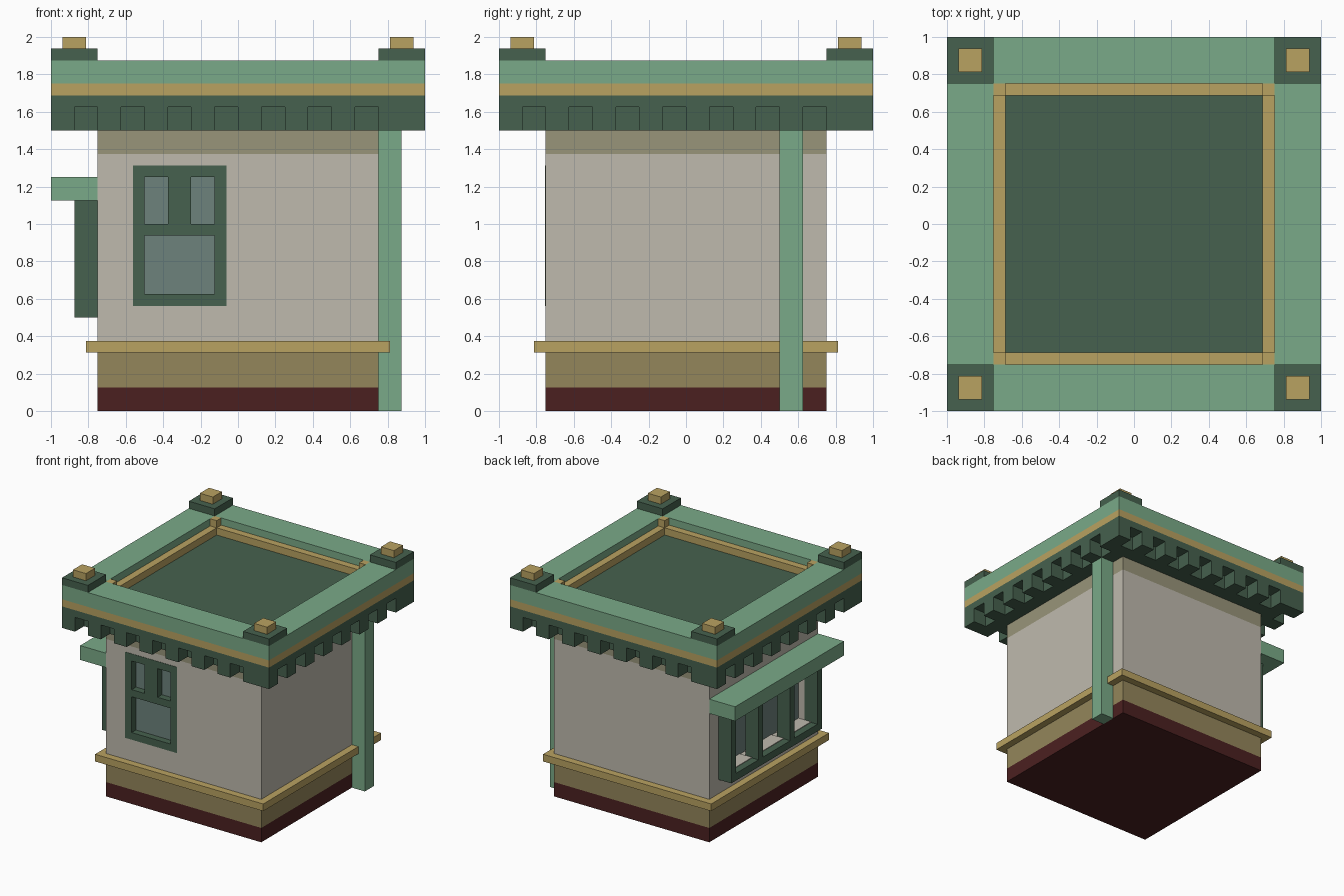
import bpy
import bmesh
from mathutils import Matrix, Vector

if "Cube" in bpy.data.objects:
    bpy.data.objects.remove(bpy.data.objects["Cube"], do_unlink=True)


def material(name, rgb):
    lin = [((c / 255 + 0.055) / 1.055) ** 2.4 for c in rgb] + [1.0]
    m = bpy.data.materials.new(name)
    m.diffuse_color = lin
    m.use_nodes = True
    bsdf = next(n for n in m.node_tree.nodes if n.type == 'BSDF_PRINCIPLED')
    bsdf.inputs["Base Color"].default_value = lin
    return m


WALL = material("warm grey plaster", (191, 186, 174))
OLIVE = material("olive grey", (153, 149, 122))
TAN = material("dark tan", (148, 134, 91))
RED = material("dark maroon", (75, 32, 32))
GOLD = material("gold trim", (185, 162, 97))
GREEN = material("light green", (122, 170, 136))
DARK = material("dark green", (70, 97, 78))
GLASS = material("blue grey glass", (109, 130, 124))


def boxes(name, mat, spans):
    """One object from boxes given as (x0, x1, y0, y1, z0, z1)."""
    bm = bmesh.new()
    for x0, x1, y0, y1, z0, z1 in spans:
        centre = Vector(((x0 + x1) / 2, (y0 + y1) / 2, (z0 + z1) / 2))
        size = Matrix.Diagonal((x1 - x0, y1 - y0, z1 - z0, 1))
        bmesh.ops.create_cube(bm, size=1, matrix=Matrix.Translation(centre) @ size)
    mesh = bpy.data.meshes.new(name)
    bm.to_mesh(mesh)
    bm.free()
    mesh.materials.append(mat)
    obj = bpy.data.objects.new(name, mesh)
    bpy.context.collection.objects.link(obj)
    return obj


def slab(name, mat, r, z0, z1):
    return boxes(name, mat, [(-r, r, -r, r, z0, z1)])


def turned(span):
    """The span and its three quarter turns about z."""
    out = []
    x0, x1, y0, y1, z0, z1 = span
    for _ in range(4):
        out.append((x0, x1, y0, y1, z0, z1))
        x0, x1, y0, y1 = -y1, -y0, x0, x1
    return out


def ring(name, mat, outer, inner, z0, z1):
    return boxes(name, mat, turned((-outer, inner, -outer, -inner, z0, z1)))


# Body, from the ground up
slab("plinth", RED, 0.75, 0, 0.125)
slab("lower_wall", TAN, 0.75, 0.125, 0.34)
slab("belt_moulding", GOLD, 0.8125, 0.3125, 0.375)
wall = slab("wall", WALL, 0.75, 0.36, 1.375)
slab("wall_top_band", OLIVE, 0.75, 1.375, 1.5)

# Window pockets in the wall
cutter = boxes("window_cutter", WALL, [
    (-0.5625, -0.0625, -0.8, -0.6875, 0.5625, 1.3125),
    (-0.8, -0.6875, -0.5625, 0.5625, 0.5625, 1.0625)])
cutter.hide_render = True
cut = wall.modifiers.new("pockets", 'BOOLEAN')
cut.operation = 'DIFFERENCE'
cut.solver = 'EXACT'
cut.object = cutter
bpy.context.view_layer.objects.active = wall
bpy.ops.object.modifier_apply(modifier=cut.name)
bpy.data.objects.remove(cutter, do_unlink=True)

# Front window: one wide pane below two narrow ones
Y0, Y1 = -0.753, -0.6875
boxes("front_window_frame", DARK, [
    (-0.5625, -0.5, Y0, Y1, 0.5625, 1.3125),
    (-0.125, -0.0625, Y0, Y1, 0.5625, 1.3125),
    (-0.5, -0.125, Y0, Y1, 0.5625, 0.625),
    (-0.5, -0.125, Y0, Y1, 0.9375, 1.0),
    (-0.5, -0.125, Y0, Y1, 1.25, 1.3125),
    (-0.375, -0.25, Y0, Y1, 1.0, 1.25)])
boxes("front_window_glass", GLASS, [(-0.55, -0.075, -0.693, -0.686, 0.575, 1.3)])

# Side window: three panes, a sill and an awning
X0, X1 = -0.875, -0.75
bars = [(X0, X1, y, y + 0.0625, 0.5, 1.125) for y in (-0.625, -0.25, 0.1875, 0.5625)]
rails = [(X0, X1, -0.5625, 0.5625, z, z + 0.0625) for z in (0.5, 1.0625)]
boxes("side_window_frame", DARK, bars + rails)
boxes("side_window_sill", WALL, [
    (-0.8125, -0.69, y0, y1, 0.55, 0.568)
    for y0, y1 in ((-0.5625, -0.25), (-0.1875, 0.1875), (0.25, 0.5625))])
boxes("side_window_glass", GLASS, [(-0.693, -0.686, -0.5625, 0.5625, 0.5625, 1.0625)])
boxes("awning", GREEN, [(-1, -0.75, -0.75, 0.75, 1.125, 1.25)])

# Drainpipe on the left side
boxes("drainpipe", GREEN, [(0.75, 0.875, 0.5, 0.625, 0, 1.5)])

# Cornice with a row of square blocks on each side
slab("cornice_core", DARK, 0.875, 1.5, 1.63)
slab("cornice_slab", DARK, 1.0, 1.625, 1.6875)
blocks = []
for k in range(8):
    x = -1 + 0.25 * k
    blocks += turned((x, x + 0.125, -1, -0.875, 1.5, 1.625))
boxes("cornice_blocks", DARK, blocks)
ring("cornice_stripe", GOLD, 1.0, 0.75, 1.6875, 1.75)
ring("parapet", GREEN, 1.0, 0.75, 1.75, 1.875)

# Sunken roof and its gold edging
slab("roof", DARK, 0.75, 1.6875, 1.75)
ring("roof_edging", GOLD, 0.75, 0.6875, 1.75, 1.8125)
boxes("roof_edging_posts", GOLD, turned((0.6875, 0.75, 0.6875, 0.75, 1.8125, 1.875)))

# Corner caps
boxes("corner_caps", DARK, turned((0.75, 1, 0.75, 1, 1.875, 1.9375)))
boxes("corner_finials", GOLD, turned((0.8125, 0.9375, 0.8125, 0.9375, 1.9375, 2.0)))
